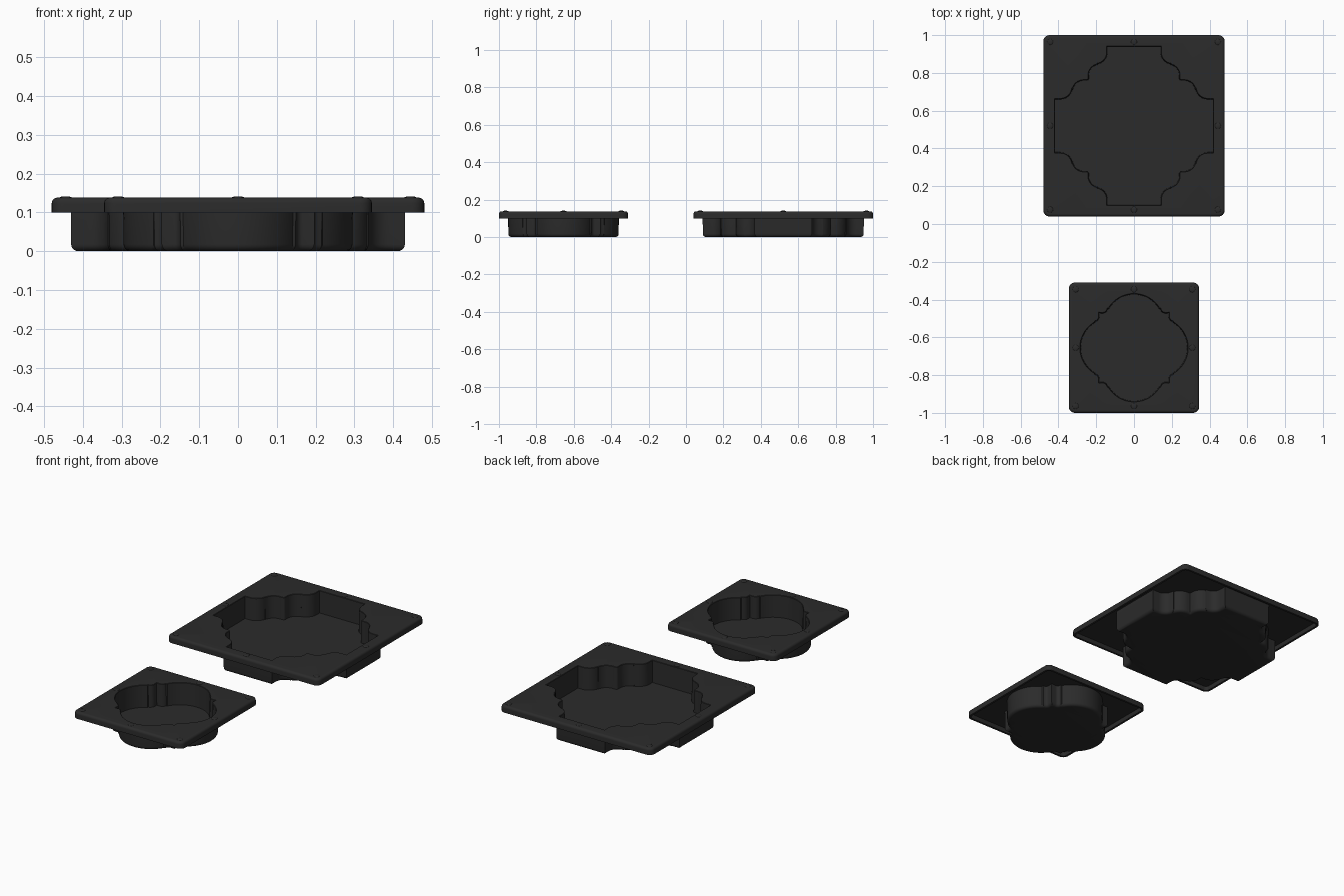
import bpy, bmesh, math
from mathutils import Vector

if "Cube" in bpy.data.objects:
    bpy.data.objects.remove(bpy.data.objects["Cube"])

black = bpy.data.materials.new("black plastic")
black.diffuse_color = (0.024, 0.024, 0.024, 1)
black.use_nodes = True
black.node_tree.nodes["Principled BSDF"].inputs["Base Color"].default_value = black.diffuse_color


def arc(cx, cy, r, a0, a1, n):
    return [Vector((cx + r * math.cos(math.radians(a0 + (a1 - a0) * i / n)),
                    cy + r * math.sin(math.radians(a0 + (a1 - a0) * i / n)))) for i in range(n + 1)]


def full_outline(octant):
    # mirror one eighth over the diagonal, then rotate it four times (clockwise)
    quarter = octant + [p.yx for p in reversed(octant)]
    pts = []
    for k in range(4):
        for p in quarter:
            for _ in range(k):
                p = Vector((p.y, -p.x))
            if not pts or (p - pts[-1]).length > 1e-4:
                pts.append(p.copy())
    if (pts[0] - pts[-1]).length < 1e-4:
        pts.pop()
    return pts


def offset(pts, d):
    out = []
    for i, p in enumerate(pts):
        a = (p - pts[i - 1]).normalized()
        b = (pts[(i + 1) % len(pts)] - p).normalized()
        na, nb = Vector((-a.y, a.x)), Vector((-b.y, b.x))
        m = (na + nb).normalized()
        out.append(p + m * d / max(m.dot(na), 0.5))
    return out


def rounded_square(half, r):
    pts = []
    for k in range(4):
        sx, sy = ((1, 1), (-1, 1), (-1, -1), (1, -1))[k]
        pts += arc(sx * (half - r), sy * (half - r), r, 90 * k, 90 * k + 90, 6)
    return pts


def loft(bm, rings):
    # rings: (points, z); returns first and last edge loops
    loops = [[bm.verts.new((p.x, p.y, z)) for p in pts] for pts, z in rings]
    n = len(loops[0])
    for lo, hi in zip(loops, loops[1:]):
        for i in range(n):
            j = (i + 1) % n
            bm.faces.new((lo[i], lo[j], hi[j], hi[i]))
    edges = lambda l: [bm.edges.get((l[i], l[(i + 1) % n])) for i in range(n)]
    return edges(loops[0]), edges(loops[-1])


def finish(bm, name, y):
    bmesh.ops.recalc_face_normals(bm, faces=bm.faces)
    me = bpy.data.meshes.new(name)
    bm.to_mesh(me)
    bm.free()
    me.materials.append(black)
    ob = bpy.data.objects.new(name, me)
    bpy.context.collection.objects.link(ob)
    ob.location.y = y
    bpy.ops.object.select_all(action='DESELECT')
    ob.select_set(True)
    bpy.context.view_layer.objects.active = ob
    bpy.ops.object.shade_smooth_by_angle(angle=math.radians(35))


TOP, UNDER, LIP = 0.138, 0.126, 0.1


def tray(name, y, half, outline):
    bm = bmesh.new()
    # square rim with a hollow underside and a rounded top edge
    sec = [(0.012, UNDER), (0.012, LIP), (0, LIP)]
    sec += [(0.014 - 0.014 * math.cos(t), TOP - 0.014 + 0.014 * math.sin(t))
            for t in [math.pi / 2 * i / 5 for i in range(6)]]
    rim_under, rim_top = loft(bm, [(rounded_square(half - d, 0.032 - d), z) for d, z in sec])
    # inside of the basin
    in_top, floor = loft(bm, [(offset(outline, d), z) for d, z in
                              ((0.002, TOP), (0, TOP - 0.002), (-0.003, 0.012))])
    # outside of the basin with a rounded foot
    sec = [(0.011, UNDER)]
    sec += [(-0.008 + 0.018 * math.cos(t), 0.018 - 0.018 * math.sin(t))
            for t in [math.pi / 2 * i / 5 for i in range(6)]]
    out_top, foot = loft(bm, [(offset(outline, d), z) for d, z in sec])
    for edges in (rim_top + in_top, rim_under + out_top, floor, foot):
        bmesh.ops.triangle_fill(bm, edges=edges, use_beauty=True, normal=(0, 0, 1))
    finish(bm, name, y)

    # low stacking bumps at the corners and mid-sides
    bm = bmesh.new()
    s = half - 0.036
    for i in (-1, 0, 1):
        for j in (-1, 0, 1):
            if i or j:
                new = bmesh.ops.create_uvsphere(bm, u_segments=16, v_segments=8, radius=1)["verts"]
                for v in new:
                    v.co = Vector((v.co.x * 0.016 + i * s, v.co.y * 0.016 + j * s,
                                   v.co.z * 0.004 + TOP - 0.0005))
    finish(bm, name + "_bumps", y)


# large tray: straight sides joined by ogee scallops
large = [Vector((0, 0.42)), Vector((0.143, 0.42))]
large += arc(0.205, 0.39, 0.062, 180, 262, 8)
large += arc(0.182, 0.267, 0.06, 78, 0, 8)
large += arc(0.252, 0.252, 0.01, 180, 225, 2)
tray("large_tray", 0.52, 0.48, full_outline(large))

# small tray: four round lobes with stepped corners between
small = arc(0, 0.128, 0.157, 90, 31, 12)
small += arc(0.167, 0.212, 0.027, 190, 270, 6) + [Vector((0.186, 0.186))]
tray("small_tray", -0.655, 0.345, full_outline(small))
